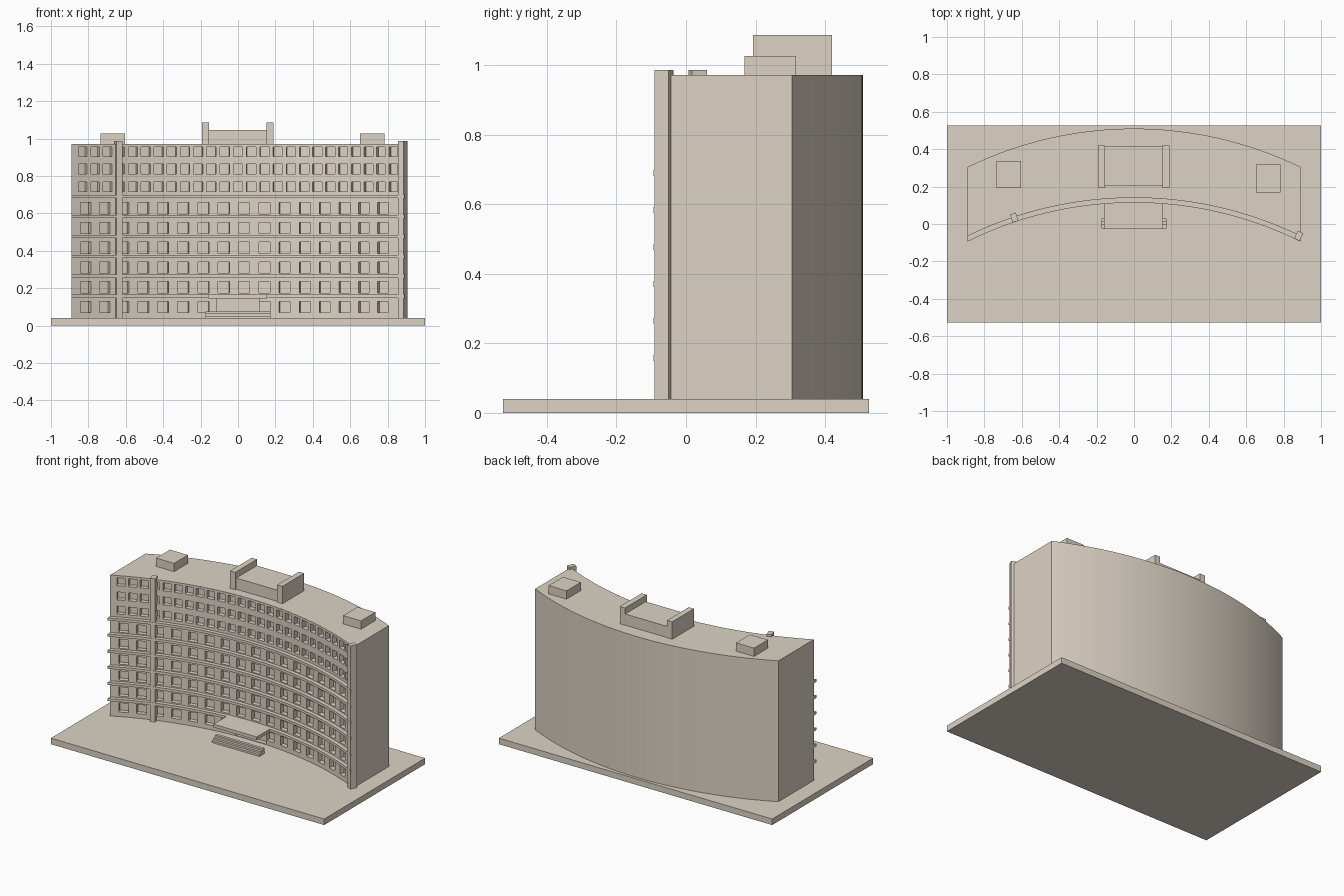
import bpy, bmesh, math
from mathutils import Matrix

if "Cube" in bpy.data.objects:
    bpy.data.objects.remove(bpy.data.objects["Cube"])

stone = bpy.data.materials.new("warm_grey_stone")
stone.diffuse_color = (0.72, 0.65, 0.56, 1)
stone.use_nodes = True
stone.node_tree.nodes["Principled BSDF"].inputs["Base Color"].default_value = stone.diffuse_color

R = 2.034            # radius of the concave front wall
CY = 0.14 - R        # centre of the front arc
BACK_CY = 0.51 - R   # centre of the back arc
HALF = 0.89          # half width of the building
BASE, ROOF = 0.04, 0.972
DEPTH = 0.03         # depth of the window recesses


def finish(bm, name, smooth=False):
    bmesh.ops.remove_doubles(bm, verts=bm.verts, dist=1e-5)
    me = bpy.data.meshes.new(name)
    bm.to_mesh(me)
    bm.free()
    ob = bpy.data.objects.new(name, me)
    bpy.context.collection.objects.link(ob)
    me.materials.append(stone)
    if smooth:
        bpy.ops.object.select_all(action='DESELECT')
        ob.select_set(True)
        bpy.context.view_layer.objects.active = ob
        bpy.ops.object.shade_smooth_by_angle(angle=math.radians(20))
    return ob


def add_box(bm, x0, x1, y0, y1, z0, z1, xf=Matrix()):
    m = Matrix.Translation(((x0 + x1) / 2, (y0 + y1) / 2, (z0 + z1) / 2))
    s = Matrix.Diagonal((x1 - x0, y1 - y0, z1 - z0, 1))
    bmesh.ops.create_cube(bm, size=1, matrix=xf @ m @ s)


def boxes(name, *dims):
    bm = bmesh.new()
    for d in dims:
        add_box(bm, *d)
    return finish(bm, name)


def quad(bm, *pts):
    bm.faces.new([bm.verts.new(p) for p in pts])


def front_point(a):
    return R * math.sin(a), CY + R * math.cos(a)


def arc_y(x, radius, cy):
    return cy + math.sqrt(radius ** 2 - x * x)


def wall(bm, p, q, z0, z1):
    """Upright quad from plan point p to q, facing right of the travel p to q."""
    quad(bm, (*p, z0), (*q, z0), (*q, z1), (*p, z1))


def window(bm, p, q, centre, z0, z1):
    """Recess of five quads between plan points p and q."""
    dx, dy = DEPTH * math.sin(centre), DEPTH * math.cos(centre)
    pi, qi = (p[0] + dx, p[1] + dy), (q[0] + dx, q[1] + dy)
    wall(bm, pi, qi, z0, z1)
    wall(bm, p, pi, z0, z1)
    wall(bm, qi, q, z0, z1)
    quad(bm, (*p, z0), (*q, z0), (*qi, z0), (*pi, z0))
    quad(bm, (*pi, z1), (*qi, z1), (*q, z1), (*p, z1))


def storey(bm, z0, z1, openings):
    """One floor of the front wall; openings are (angle, half angle, low, high)."""
    end = math.asin(HALF / R)
    last = -end
    for a, h, lo, hi in openings:
        p, q = front_point(a - h), front_point(a + h)
        wall(bm, front_point(last), p, z0, z1)
        wall(bm, p, q, z0, lo)
        window(bm, p, q, a, lo, hi)
        wall(bm, p, q, hi, z1)
        last = a + h
    wall(bm, front_point(last), front_point(end), z0, z1)


# Curved main block: front wall with six wide-spaced and three close-spaced floors
bm = bmesh.new()
levels = [BASE] + [0.157 + i * 0.1065 for i in range(6)] + [0.79, 0.884, ROOF]
for row in range(6):
    z = 0.10 + row * 0.1055
    ops = [(-0.412 + i * 0.0535, 0.03 / R, z - 0.03, z + 0.03) for i in range(16)]
    if row == 0:                                   # entrance opening
        ops[7:9] = [(0.0, 0.1145 / R, BASE + 0.004, 0.146)]
    storey(bm, levels[row], levels[row + 1], ops)
for row, z in enumerate((0.743, 0.837, 0.930)):
    storey(bm, levels[6 + row], levels[7 + row],
           [(-0.420 + i * 0.035, 0.025 / R, z - 0.026, z + 0.026) for i in range(25)])

# Back wall, end walls, roof and underside
N = 56
xs = [HALF * (2 * i / N - 1) for i in range(N + 1)]
front = [(x, arc_y(x, R, CY)) for x in xs]
back = [(x, arc_y(x, R, BACK_CY)) for x in xs]
for i in range(N):
    wall(bm, back[i + 1], back[i], BASE, ROOF)
    f0, f1, b0, b1 = front[i], front[i + 1], back[i], back[i + 1]
    quad(bm, (*f0, ROOF), (*f1, ROOF), (*b1, ROOF), (*b0, ROOF))
    quad(bm, (*f0, BASE), (*b0, BASE), (*b1, BASE), (*f1, BASE))
wall(bm, back[0], front[0], BASE, ROOF)
wall(bm, front[-1], back[-1], BASE, ROOF)
finish(bm, "curved_building", smooth=True)

# Floor bands along the front
bm = bmesh.new()
outer = [(x, arc_y(x, R - 0.026, CY)) for x in xs]
for k in range(6):
    z0 = 0.149 + k * 0.1065
    z1 = z0 + 0.017
    for i in range(N):
        o0, o1, f0, f1 = outer[i], outer[i + 1], front[i], front[i + 1]
        wall(bm, o0, o1, z0, z1)
        quad(bm, (*o0, z1), (*o1, z1), (*f1, z1), (*f0, z1))
        quad(bm, (*o0, z0), (*f0, z0), (*f1, z0), (*o1, z0))
    wall(bm, front[0], outer[0], z0, z1)
    wall(bm, outer[-1], front[-1], z0, z1)
finish(bm, "floor_bands", smooth=True)

# Ground slab
boxes("ground_slab", (-1, 1, -0.527, 0.527, 0, BASE))

# Vertical fins on the front
for name, x in (("left_fin", -0.641), ("right_fin", 0.882)):
    a = math.asin(x / R)
    bm = bmesh.new()
    add_box(bm, -0.016, 0.016, -0.025, 0.02, BASE, 0.987,
            Matrix.Translation((*front_point(a), 0)) @ Matrix.Rotation(-a, 4, 'Z'))
    finish(bm, name)

# Rooftop structures
boxes("left_roof_hut", (-0.735, -0.603, 0.193, 0.338, ROOF, 1.027))
boxes("right_roof_hut", (0.652, 0.783, 0.168, 0.317, ROOF, 1.027))
boxes("centre_roof_block", (-0.155, 0.152, 0.203, 0.418, ROOF, 1.046))
boxes("centre_roof_walls",
      (-0.193, -0.155, 0.193, 0.42, ROOF, 1.087),
      (0.152, 0.19, 0.193, 0.42, ROOF, 1.087))

# Entrance canopy and steps
boxes("entrance_canopy", (-0.16, 0.156, -0.027, 0.138, 0.145, 0.166))
boxes("entrance_steps", *[(-0.175, 0.173, -0.024 + i * 0.018, 0.03, BASE + i * 0.012,
                           BASE + (i + 1) * 0.012) for i in range(3)])
